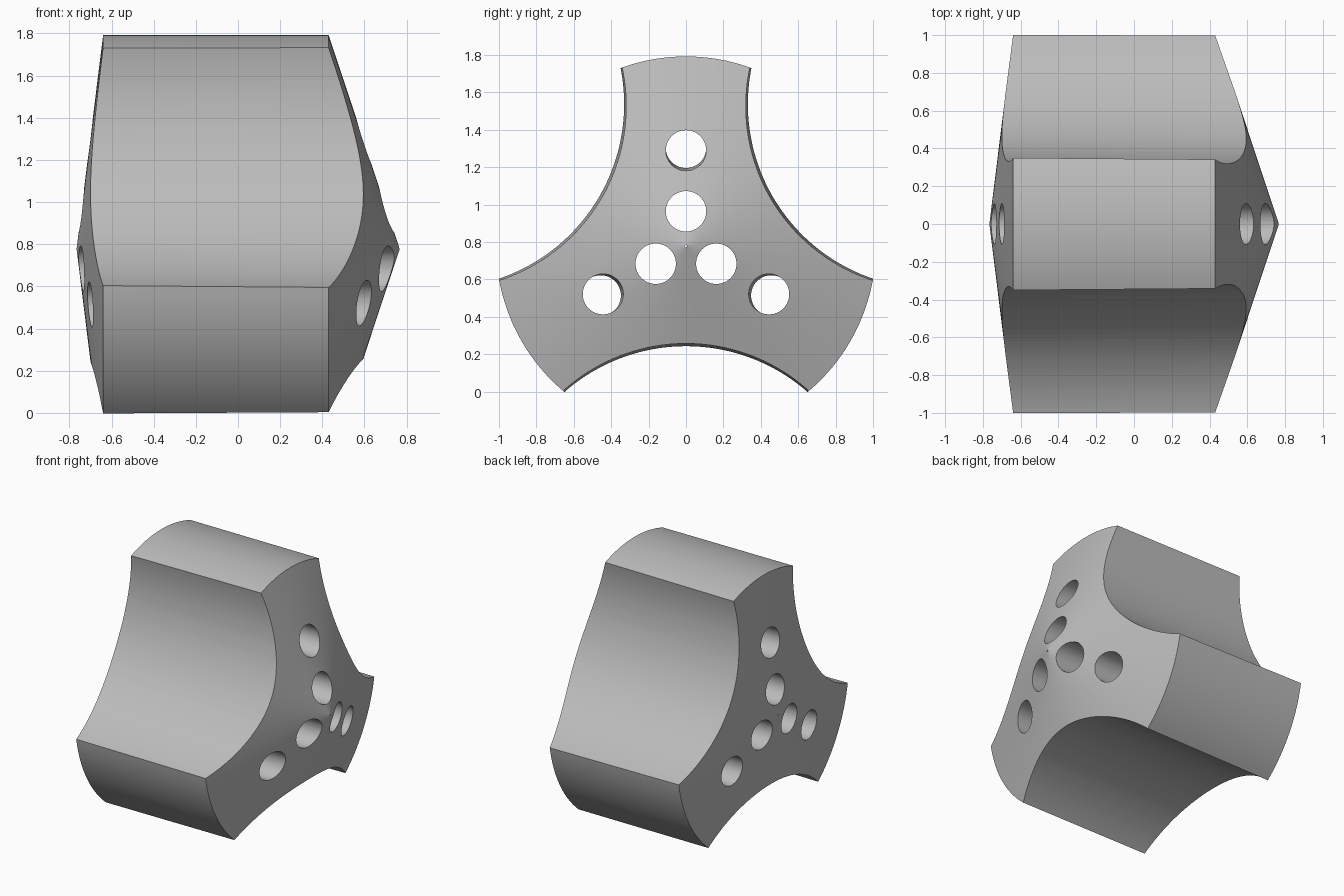
import bpy
import bmesh
from math import radians, sin, cos, tau
from mathutils import Vector

if "Cube" in bpy.data.objects:
    bpy.data.objects.remove(bpy.data.objects["Cube"], do_unlink=True)

AXIS_Z = 0.777      # height of the hub axis
RADIUS = 1.015      # outer radius of the three lobes
TILT = 0.011        # outward lean of the outer cuts toward -x

grey = bpy.data.materials.new("plain grey")
grey.use_nodes = True
grey.diffuse_color = (0.5, 0.5, 0.5, 1)
grey.node_tree.nodes["Principled BSDF"].inputs["Base Color"].default_value = (0.5, 0.5, 0.5, 1)


def add_object(name, bm):
    mesh = bpy.data.meshes.new(name)
    bm.to_mesh(mesh)
    bm.free()
    obj = bpy.data.objects.new(name, mesh)
    bpy.context.collection.objects.link(obj)
    mesh.materials.append(grey)
    return obj


def lathe(profile, steps):
    """Spin a closed (x, radius) outline around the x axis."""
    bm = bmesh.new()
    verts = [bm.verts.new((x, 0, r)) for x, r in profile]
    edges = [bm.edges.new((v, verts[i - 1])) for i, v in enumerate(verts)]
    bmesh.ops.spin(bm, geom=verts + edges, cent=(0, 0, 0), axis=(1, 0, 0),
                   angle=tau, steps=steps)
    bmesh.ops.remove_doubles(bm, verts=bm.verts, dist=1e-4)
    bmesh.ops.recalc_face_normals(bm, faces=bm.faces)
    return bm


def bore(name, angle, distance, radius, tilt, segments):
    """Cutting cylinder along x, at an angle around the hub axis."""
    out = Vector((0, cos(angle), sin(angle)))
    centre = out * (distance + 0.6 * tilt)
    direction = Vector((-1, 0, 0)) + out * tilt
    bm = bmesh.new()
    bmesh.ops.create_cone(bm, cap_ends=True, segments=segments,
                          radius1=radius, radius2=radius, depth=3)
    obj = add_object(name, bm)
    obj.rotation_mode = 'QUATERNION'
    obj.rotation_quaternion = direction.to_track_quat('Z', 'Y')
    obj.location = centre + Vector((0, 0, AXIS_Z))
    obj.hide_render = True
    return obj


# Double-coned hub body with a pin hole along its axis
PIN = 0.006
body = add_object("hub_body", lathe(
    [(-0.765, PIN), (-0.64, RADIUS), (0.43, RADIUS), (0.765, PIN)], 144))
body.location.z = AXIS_Z

# Three scallops between the lobes, and two holes through each lobe
cutters = []
for i in range(3):
    lobe = radians(90 + 120 * i)
    cutters += [
        bore("scallop_cutter", lobe + radians(60), 1.503, 0.983, TILT, 144),
        bore("inner_hole_cutter", lobe, 0.187, 0.108, 0, 64),
        bore("outer_hole_cutter", lobe, 0.512, 0.108, TILT, 64),
    ]

bpy.context.view_layer.objects.active = body
body.select_set(True)
for cutter in cutters:
    cut = body.modifiers.new("cut", 'BOOLEAN')
    cut.operation = 'DIFFERENCE'
    cut.solver = 'EXACT'
    cut.object = cutter
    bpy.ops.object.modifier_apply(modifier=cut.name)
    bpy.data.objects.remove(cutter, do_unlink=True)

bpy.ops.object.shade_smooth_by_angle(angle=radians(25))
